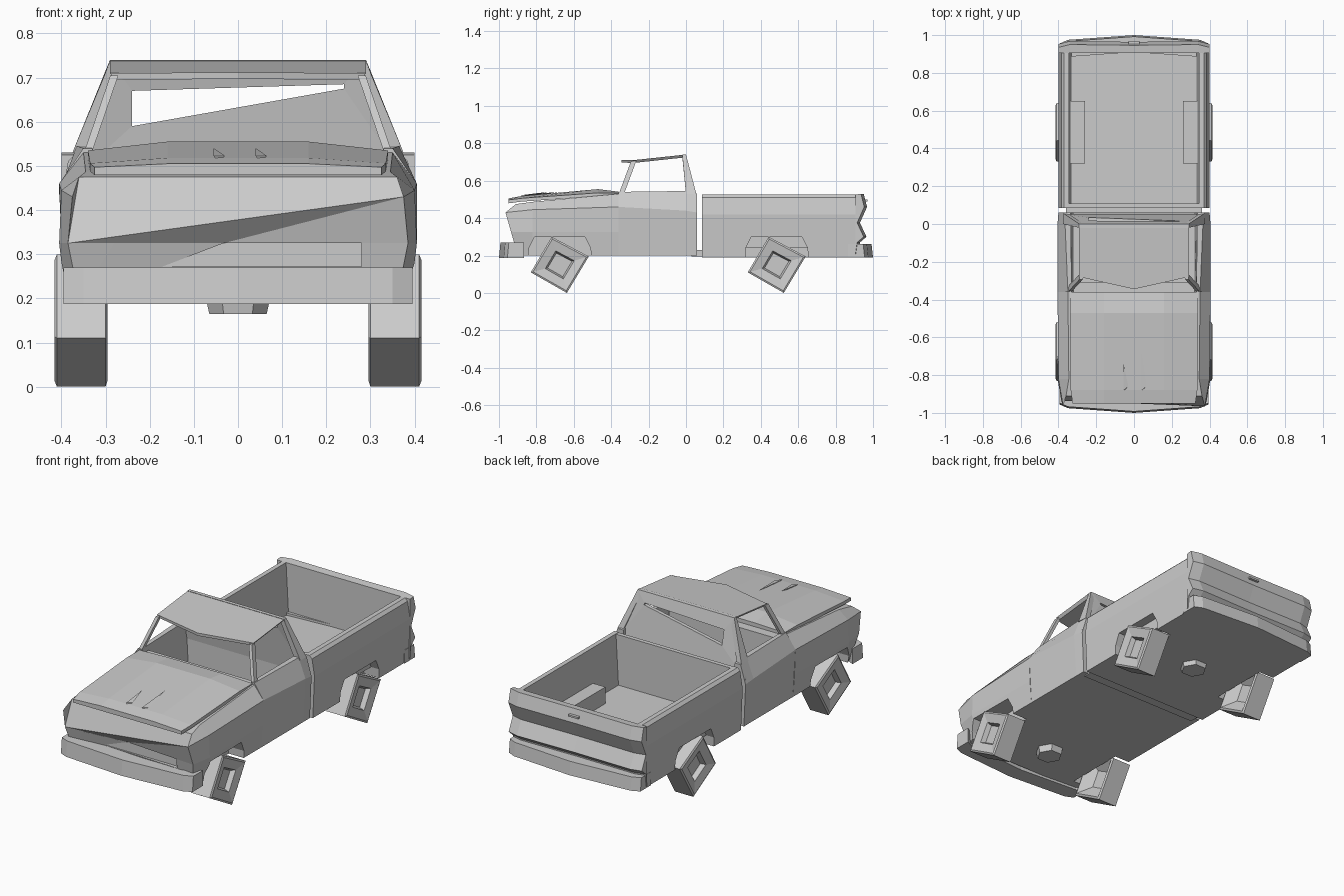
import bpy, bmesh, math
from mathutils import Vector

if "Cube" in bpy.data.objects:
    bpy.data.objects.remove(bpy.data.objects["Cube"])

grey = bpy.data.materials.new("body_grey")
grey.diffuse_color = (0.6, 0.6, 0.6, 1)
grey.use_nodes = True
grey.node_tree.nodes["Principled BSDF"].inputs["Base Color"].default_value = grey.diffuse_color


def mesh(name, verts, faces):
    me = bpy.data.meshes.new(name)
    me.from_pydata([tuple(v) for v in verts], [], faces)
    bm = bmesh.new()
    bm.from_mesh(me)
    bmesh.ops.recalc_face_normals(bm, faces=bm.faces)
    bm.to_mesh(me)
    bm.free()
    me.materials.append(grey)
    ob = bpy.data.objects.new(name, me)
    bpy.context.collection.objects.link(ob)
    return ob


def loft(name, rings):
    """Bridge equal rings of points and cap both ends."""
    n = len(rings[0])
    verts = [p for r in rings for p in r]
    faces = [(k * n + i, k * n + (i + 1) % n, (k + 1) * n + (i + 1) % n, (k + 1) * n + i)
             for k in range(len(rings) - 1) for i in range(n)]
    faces += [tuple(range(n)), tuple(range(len(verts) - n, len(verts)))]
    return mesh(name, verts, faces)


def sym(half):
    """Close a right-hand half section with its mirror image."""
    return half + [(-x, y, z) for x, y, z in reversed(half)]


def at(y, pts):
    return sym([(x, y, z) for x, z in pts])


def box(name, x0, x1, y0, y1, z0, z1):
    return loft(name, [[(x0, y, z0), (x1, y, z0), (x1, y, z1), (x0, y, z1)] for y in (y0, y1)])


def bar(name, a, b, w, d):
    """Thin post from a to b."""
    return loft(name, [[(p[0] + sx * w, p[1] + sy * d, p[2])
                        for sx, sy in ((-1, -1), (1, -1), (1, 1), (-1, 1))] for p in (a, b)])


def cut(ob, cutter):
    m = ob.modifiers.new("cut", 'BOOLEAN')
    m.operation, m.solver, m.object = 'DIFFERENCE', 'EXACT', cutter
    cutter.hide_render = True
    cutter.hide_viewport = True


# Nose and fenders
front = loft("front_body", [
    sym([(.36, -.90, .20), (.385, -.935, .325), (.375, -.965, .43), (.36, -.91, .475)]),
    at(-.82, [(.39, .20), (.405, .325), (.40, .445), (.345, .487)]),
    at(-.36, [(.39, .20), (.40, .325), (.405, .46), (.35, .53)])])
cut(front, box("grille_cutter", -.28, .28, -1, -.90, .272, .325))

# Hood panel with raised rear lip
loft("hood", [at(y, [(x, z - .018), (x, z), (.16, z + c)]) for y, x, z, c in (
    (-.95, .325, .497, .008), (-.88, .335, .506, .012), (-.47, .34, .535, .02), (-.36, .34, .535, .006))])
for x, y0, y1 in ((-.055, -.88, -.74), (.04, -.88, -.68)):
    mesh("hood_spike", [(x, y0, .523), (x + .025, y0 + .02, .523), (x, y1, .54), (x + .01, y0, .505)],
         [(0, 1, 2), (0, 1, 3), (0, 2, 3), (1, 2, 3)])

# Open cab tub
loft("cab_tub", [
    at(-.36, [(.39, .20), (.405, .46), (.35, .54), (.33, .54), (.32, .25)]),
    at(.0, [(.39, .20), (.405, .44), (.365, .545), (.335, .545), (.32, .25)]),
    at(.06, [(.39, .20), (.40, .43), (.37, .53), (.335, .53), (.32, .25)])])
box("dashboard", -.32, .32, -.37, -.31, .25, .52)


# Rear cab wall with a wedge window
def wall_y(z):
    return .055 - .055 * max(0, (z - .43) / .31) ** 1.5


outline = [(-.39, .25), (.39, .25), (.395, .45), (.29, .74), (-.29, .74), (-.395, .45),
           (-.24, .59), (.24, .675), (.24, .685), (-.24, .67)]
wv = [(x, wall_y(z) - t, z) for t in (0, .02) for x, z in outline]
wf = [(0, 1, 2, 5), (5, 2, 7, 6), (2, 3, 8, 7), (3, 4, 9, 8), (4, 5, 6, 9)]
wf += [tuple(i + 10 for i in f) for f in wf]
wf += [(a, b, b + 10, a + 10) for loop in ((0, 1, 2, 3, 4, 5), (6, 7, 8, 9))
       for a, b in zip(loop, loop[1:] + loop[:1])]
mesh("cab_rear_wall", wv, wf)

# Roof with pointed front edge, and pillars
rv = [(-.29, .0, .74), (.29, .0, .74), (.29, -.28, .71), (0, -.345, .712), (-.29, -.28, .71)]
loft("roof", [rv, [(x * .96, y, z - .015) for x, y, z in rv]])
for s in (-1, 1):
    bar("front_pillar", (s * .34, -.345, .53), (s * .28, -.28, .705), .009, .014)
    loft("rear_pillar", [[(s * (x + .0), y, z) for x, y, z in r] for r in (
        [(.375, .0, .53), (.372, .055, .53), (.34, .05, .53), (.34, .0, .53)],
        [(.29, -.02, .735), (.29, .0, .74), (.265, .0, .735), (.265, -.02, .73)])])

# Cargo bed
bed = loft("cargo_bed", [at(y, [(.39, .19), (.40, .42), (.385, .51), (.37, .525), (.345, .525), (.33, .25)])
                         for y in (.085, .915)])
box("bed_front_wall", -.37, .37, .085, .108, .2, .523)
box("bed_link", -.36, .36, .03, .12, .195, .23)

# Tailgate with a creased middle band
gate = [(.905, .20), (.905, .525), (.95, .53), (.968, .46), (.93, .375), (.965, .30), (.93, .27), (.92, .20)]
loft("tailgate", [[(x, y - d * (y > .91), z) for y, z in gate]
                  for x, d in ((-.4, .015), (-.34, 0), (0, .004), (.34, 0), (.4, .015))])
box("gate_handle", -.03, .03, .93, .97, .49, .50)

# Bumpers, bowed towards the middle
for name, s, z0, z1, yo in (("front_bumper", -1, .187, .27, .0), ("rear_bumper", 1, .19, .262, .0)):
    loft(name, [[(x, s * (y - .09), z0), (x, s * y, z0), (x, s * (y - .008), z1), (x, s * (y - .09), z1)]
                for x, y in ((-.395, .955), (-.35, .975), (0, 1.0), (.35, .975), (.395, .955))])

# Wheel arches, wheel boxes and square wheels
corners = [(-.155, -.04), (.038, -.15), (.155, .045), (-.043, .15)]
for s in (-1, 1):
    for yc, body in ((-.675, front), (.485, bed)):
        arch = [(-.17, .15), (.17, .15), (.165, .24), (.135, .30), (-.135, .30), (-.165, .24)]
        cut(body, loft("arch_cutter", [[(s * x, yc + y, z) for y, z in arch] for x in (.30, .45)]))
        loft("wheel", [[(s * x, yc + k * y, .15 + k * z) for y, z in corners] for x, k in (
            (.34, .4), (.295, .9), (.30, 1), (.41, 1), (.415, .92), (.405, .5), (.38, .42))])
    box("wheel_box", *sorted((s * .26, s * .345)), .32, .65, .24, .34)

# Axle housings under the floor
for y in (-.68, .48):
    loft("axle_housing", [[(r * math.cos(a * math.pi / 3), y + r * math.sin(a * math.pi / 3), z)
                           for a in range(6)] for r, z in ((.075, .21), (.065, .165))])
